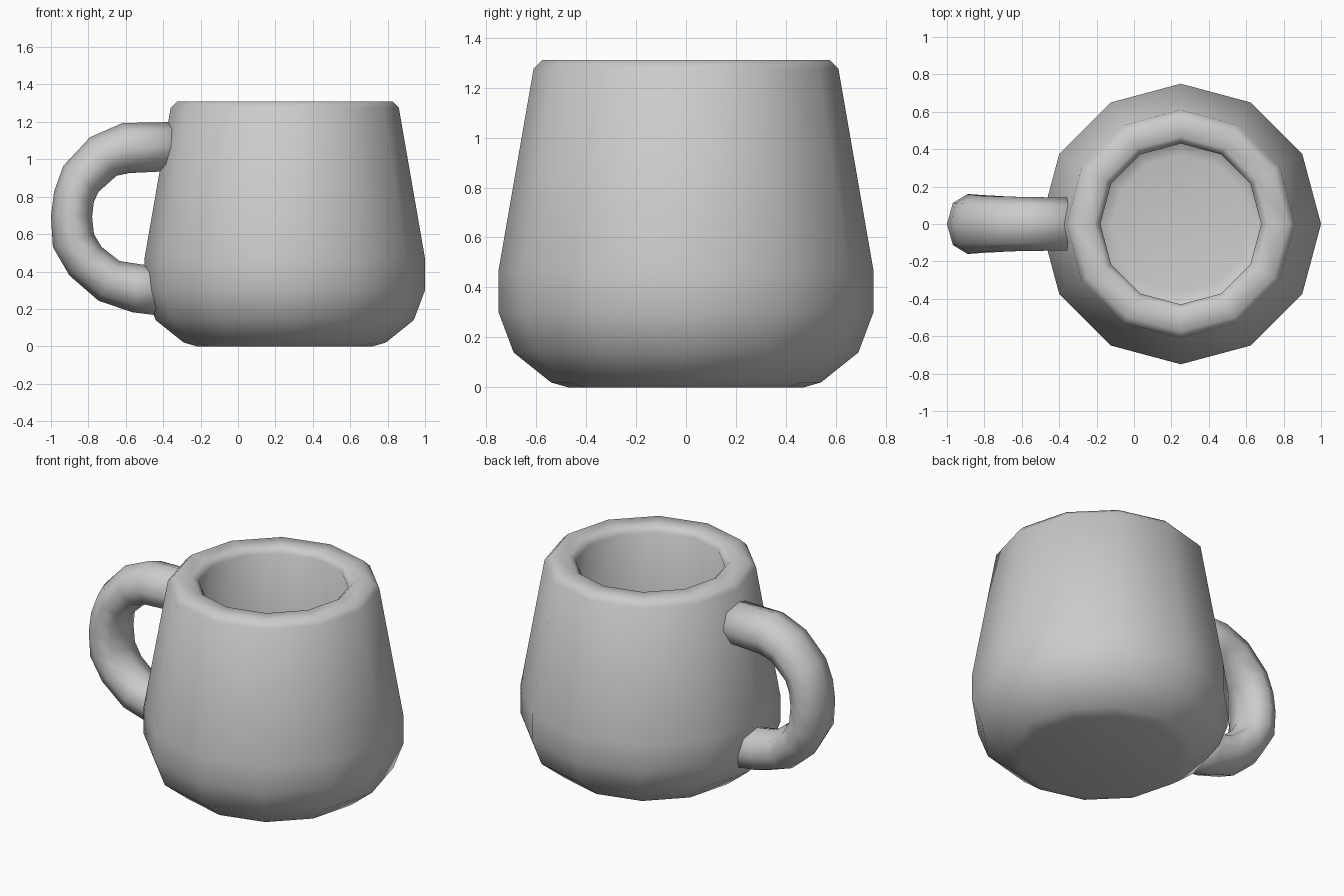
import bpy, bmesh
from math import sin, cos, tau
from mathutils import Vector

if "Cube" in bpy.data.objects:
    bpy.data.objects.remove(bpy.data.objects["Cube"])


def skin(name, rings, close_ends=True):
    """Bridge a list of equal rings into one smooth-shaded closed object."""
    bm = bmesh.new()
    loops = [[bm.verts.new(p) for p in ring] for ring in rings]
    n = len(loops[0])
    for a, b in zip(loops, loops[1:]):
        for i in range(n):
            j = (i + 1) % n
            bm.faces.new((a[i], a[j], b[j], b[i]))
    if close_ends:
        bm.faces.new(loops[0][::-1])
        bm.faces.new(loops[-1])
    bmesh.ops.recalc_face_normals(bm, faces=bm.faces)
    for f in bm.faces:
        f.smooth = True
    mesh = bpy.data.meshes.new(name)
    bm.to_mesh(mesh)
    bm.free()
    obj = bpy.data.objects.new(name, mesh)
    bpy.context.collection.objects.link(obj)
    return obj


# Cup: twelve-sided lathe, outside from the base up, then down the inside
SIDES = 12
profile = [(0.47, 0), (0.54, 0.02), (0.69, 0.14), (0.75, 0.30), (0.75, 0.47),
           (0.61, 1.275), (0.575, 1.31),
           (0.465, 1.31), (0.43, 1.275), (0.575, 0.45), (0.57, 0.34),
           (0.53, 0.24), (0.42, 0.16), (0.37, 0.15)]
skin("cup_body", [[(0.25 + r * cos(tau * i / SIDES), r * sin(tau * i / SIDES), z)
                   for i in range(SIDES)] for r, z in profile])

# Handle: eight-sided oval tube; x, z, half thickness, half width
path = [(-0.30, 1.07, 0.13, 0.14), (-0.60, 1.06, 0.135, 0.145),
        (-0.72, 1.015, 0.125, 0.147), (-0.84, 0.895, 0.117, 0.152),
        (-0.877, 0.80, 0.11, 0.158), (-0.89, 0.695, 0.11, 0.16),
        (-0.88, 0.565, 0.115, 0.16), (-0.815, 0.455, 0.115, 0.155),
        (-0.69, 0.35, 0.12, 0.148), (-0.54, 0.31, 0.13, 0.142),
        (-0.38, 0.29, 0.13, 0.14)]
centres = [Vector((x, 0, z)) for x, z, _, _ in path]
rings = []
for k, (x, z, thick, wide) in enumerate(path):
    along = centres[min(k + 1, len(path) - 1)] - centres[max(k - 1, 0)]
    across = Vector((-along.z, 0, along.x)).normalized()
    rings.append([centres[k] + across * thick * cos(tau * i / 8)
                  + Vector((0, wide * sin(tau * i / 8), 0)) for i in range(8)])
skin("handle", rings)
